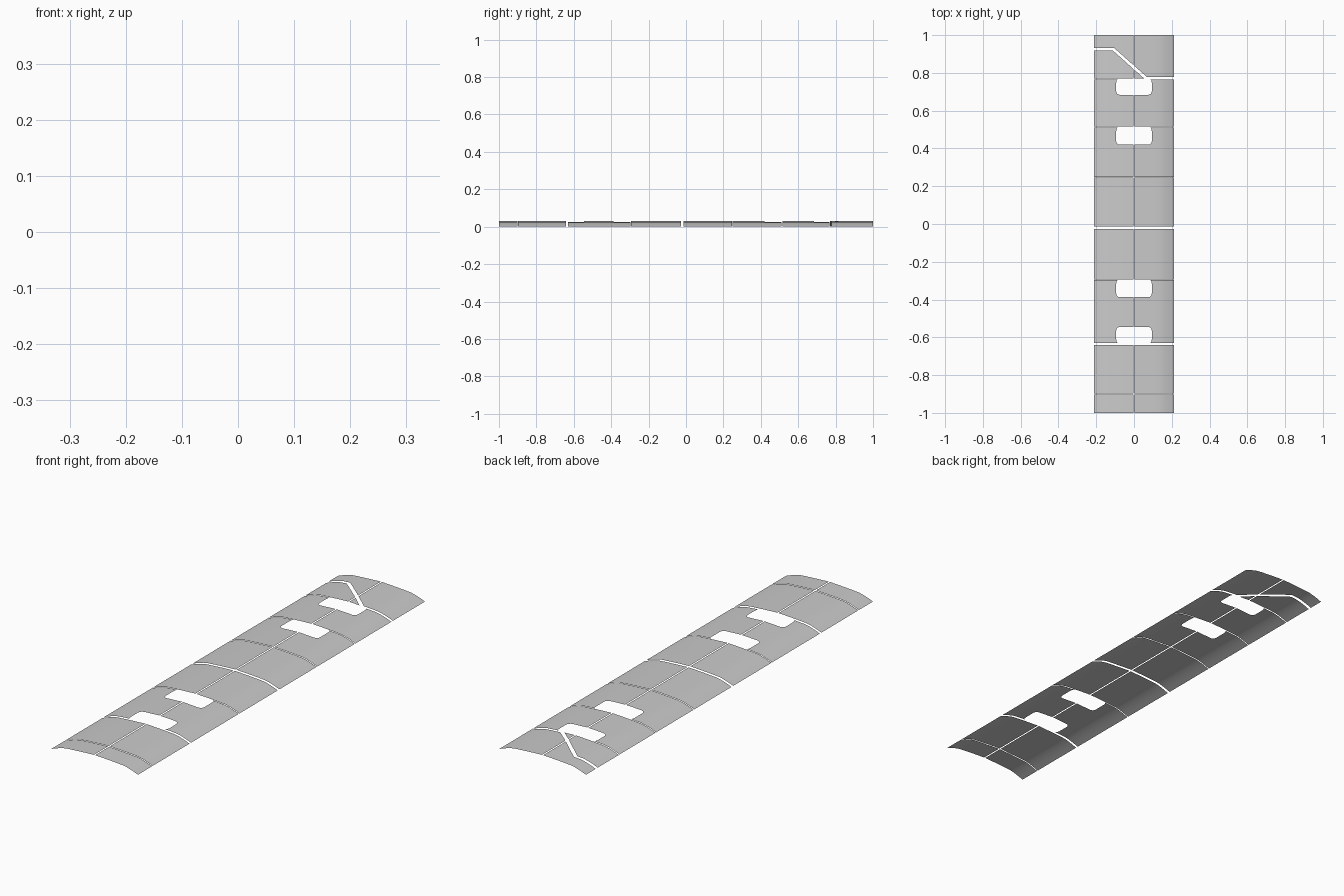
import bpy, bmesh, math
from mathutils import Vector

old = bpy.data.objects.get("Cube")
if old:
    bpy.data.objects.remove(old, do_unlink=True)

mat = bpy.data.materials.new("light grey")
mat.use_nodes = True
grey = (0.6, 0.6, 0.6, 1)
mat.diffuse_color = grey
mat.node_tree.nodes["Principled BSDF"].inputs["Base Color"].default_value = grey

HALF = 0.212      # half width of the shell
MID = 0.003       # half of the centre gap
WIN = 0.094       # half width of the cutouts
R = 0.018         # cutout corner radius
# arched cross-section, from the crown to the edge
ARCH = [(0, 0.0305), (0.06, 0.0275), (0.11, 0.0243), (0.14, 0.022), (0.157, 0.0187),
        (0.175, 0.0135), (0.193, 0.0075), (HALF, 0)]


def height(x):
    x = min(abs(x), HALF)
    for (xa, za), (xb, zb) in zip(ARCH, ARCH[1:]):
        if x <= xb:
            return za + (zb - za) * (x - xa) / (xb - xa)
    return 0


def panel(name, outline):
    """Flat outline, sliced along its length and bent onto the arch."""
    bm = bmesh.new()
    bm.faces.new([bm.verts.new((x, y, 0)) for x, y in outline])
    bmesh.ops.triangulate(bm, faces=bm.faces[:])
    for x, _ in ARCH[1:-1]:
        for s in (-1, 1):
            bmesh.ops.bisect_plane(bm, geom=bm.verts[:] + bm.edges[:] + bm.faces[:],
                                   plane_co=(s * x, 0, 0), plane_no=(1, 0, 0))
    for f in bm.faces:
        f.normal_update()
        if f.normal.z < 0:
            f.normal_flip()
    for v in bm.verts:
        v.co.z = height(v.co.x)
    me = bpy.data.meshes.new(name)
    bm.to_mesh(me)
    bm.free()
    me.materials.append(mat)
    me.shade_smooth()
    ob = bpy.data.objects.new(name, me)
    bpy.context.collection.objects.link(ob)
    return ob


def half_outline(s, y0, y1, cut=0):
    """Half a panel; cut > 0 opens the back end, cut < 0 the front end."""
    if not cut:
        return [(s * MID, y0), (s * HALF, y0), (s * HALF, y1), (s * MID, y1)]
    # e is the open end, d points from it into the panel
    e, far, d = (y1, y0, -1) if cut > 0 else (y0, y1, 1)
    deep = e + d * abs(cut)
    pts = [(MID, far), (HALF, far), (HALF, e), (WIN - R / 2, e)]
    pts += [(WIN - R / 8, e + d * R / 4), (WIN, e + d * R)]
    for i in range(5):
        a = math.pi / 2 * i / 4
        pts.append((WIN - R + R * math.cos(a), deep - d * R + d * R * math.sin(a)))
    pts.append((MID, deep))
    return [(s * x, y) for x, y in pts]


# rows from front to back: name, start, end, cutout depth
ROWS = [("front_strip", -1, -0.902, 0),
        ("front_panel", -0.898, -0.641, 0),
        ("front_window_panel", -0.630, -0.297, -0.085),
        ("front_middle_panel", -0.293, -0.026, 0),
        ("back_middle_panel", -0.014, 0.245, 0),
        ("back_window_panel", 0.249, 0.511, 0.091),
        ("rear_window_panel", 0.515, 0.766, 0.082)]
for s, side in ((1, "left"), (-1, "right")):
    for name, y0, y1, cut in ROWS:
        if name == "front_window_panel":
            # this row has a cutout at both ends, so it is made in two parts
            m = (y0 + y1) / 2
            panel(f"{name}_front_{side}", half_outline(s, y0, m, cut))
            panel(f"{name}_back_{side}", half_outline(s, m, y1, 0.09))
        else:
            panel(f"{name}_{side}", half_outline(s, y0, y1, cut))

# tail panels, parted by the slanted gap
panel("tail_left", [(0.07, 0.777), (HALF, 0.777), (HALF, 1), (MID, 1), (MID, 0.836)])
panel("tail_right", [(-MID, 0.841), (-MID, 1), (-HALF, 1), (-HALF, 0.932), (-0.105, 0.932)])
panel("tail_wedge_right", [(-HALF, 0.771), (-MID, 0.771), (-MID, 0.821),
                           (-0.112, 0.918), (-HALF, 0.918)])
panel("tail_wedge_left", [(MID, 0.771), (0.053, 0.771), (MID, 0.816)])
